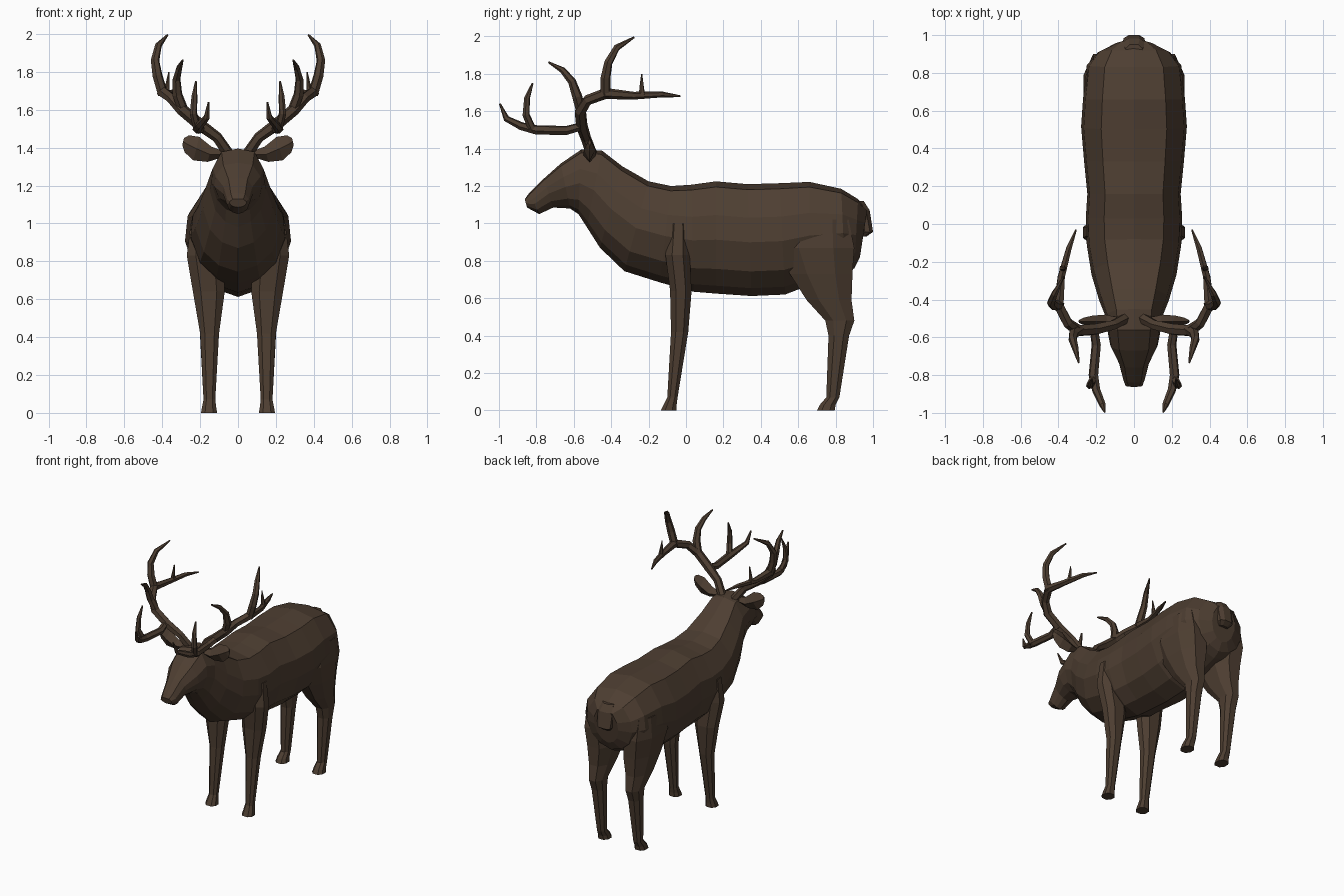
import bpy, bmesh, math
from mathutils import Vector

brown = bpy.data.materials.new("dark_brown_coat")
brown.diffuse_color = (0.075, 0.048, 0.031, 1)


def loft(name, ring_sets, mirror=False):
    """Skin each list of equal-sized rings into a closed, flat-faced tube."""
    bm = bmesh.new()
    for rings in ring_sets:
        loops = [[bm.verts.new(p) for p in r] for r in rings]
        n = len(loops[0])
        for a, b in zip(loops, loops[1:]):
            for i in range(n):
                j = (i + 1) % n
                bm.faces.new((a[i], a[j], b[j], b[i]))
        bm.faces.new(loops[0])
        bm.faces.new(loops[-1][::-1])
    bmesh.ops.recalc_face_normals(bm, faces=bm.faces)
    me = bpy.data.meshes.new(name)
    bm.to_mesh(me)
    bm.free()
    me.materials.append(brown)
    ob = bpy.data.objects.new(name, me)
    bpy.context.collection.objects.link(ob)
    if mirror:
        ob.modifiers.new("mirror", 'MIRROR').use_mirror_merge = False
    return ob


def body_ring(ty, tz, by, bz, w):
    """Cross-section hung between a top and a bottom point."""
    half = [(0, 0), (.62, .05), (.95, .3), (1, .52), (.8, .78), (.45, .93), (0, 1)]
    full = half + [(-x, t) for x, t in half[-2:0:-1]]
    return [(x * w, ty + (by - ty) * t, tz + (bz - tz) * t) for x, t in full]


def leg_ring(z, y0, y1, x0, x1, slope=0):
    """Eight-sided horizontal section; slope lifts the rear edge."""
    cx, cy, rx, ry = (x0 + x1) / 2, (y0 + y1) / 2, (x1 - x0) / 2, (y1 - y0) / 2
    pts = [(1, .45), (.5, 1), (-.5, 1), (-1, .45), (-1, -.45), (-.5, -1), (.5, -1), (1, -.45)]
    return [(cx + a * rx, cy + b * ry, z + slope * b) for a, b in pts]


def tube(points, sides=6):
    """Rings along a path of (x, y, z, radius)."""
    ps = [Vector(p[:3]) for p in points]
    rings, u = [], None
    for i, p in enumerate(ps):
        t = (ps[min(i + 1, len(ps) - 1)] - ps[max(i - 1, 0)]).normalized()
        if u is None:
            u = t.orthogonal()
        u = (u - t * u.dot(t)).normalized()
        v = t.cross(u)
        r = points[i][3]
        rings.append([p + r * (math.cos(k * math.tau / sides) * u + math.sin(k * math.tau / sides) * v)
                      for k in range(sides)])
    return rings


# Head, neck and trunk in one skin
loft("body", [[body_ring(*r) for r in [
    (-.862, 1.13, -.85, 1.085, .045),
    (-.84, 1.16, -.785, 1.05, .06),
    (-.76, 1.24, -.71, 1.085, .08),
    (-.67, 1.32, -.62, 1.08, .125),
    (-.56, 1.395, -.575, 1.05, .14),
    (-.45, 1.39, -.53, .98, .15),
    (-.34, 1.305, -.46, .87, .185),
    (-.2, 1.225, -.33, .745, .225),
    (-.08, 1.2, -.14, .685, .25),
    (.03, 1.207, .04, .635, .255),
    (.16, 1.225, .16, .625, .247),
    (.33, 1.21, .35, .612, .265),
    (.5, 1.215, .53, .62, .28),
    (.66, 1.222, .66, .67, .27),
    (.83, 1.185, .85, .73, .25),
    (.92, 1.13, .9, .76, .19),
    (.97, 1.08, .93, .82, .1)]]])

# Short tail
loft("tail", [[leg_ring(*r) for r in [
    (1.12, .87, .95, -.045, .045),
    (1.07, .91, .982, -.06, .06),
    (.955, .94, 1.0, -.055, .055),
    (.93, .93, .965, -.035, .035)]]])

# Legs with hooves
loft("front_legs", [[leg_ring(*r) for r in [
    (0, -.135, -.05, .11, .195),
    (.03, -.12, -.05, .115, .19),
    (.07, -.1, -.045, .12, .182),
    (.42, -.08, .012, .1, .2),
    (.64, -.085, .03, .07, .238),
    (.83, -.11, .02, .08, .27),
    (1.0, -.09, .01, .12, .25)]]], True)
loft("hind_legs", [[leg_ring(*r) for r in [
    (0, .7, .795, .11, .195),
    (.03, .715, .8, .115, .19),
    (.07, .75, .82, .12, .182),
    (.4, .762, .872, .105, .2),
    (.48, .745, .9, .1, .205),
    (.59, .645, .885, .08, .225),
    (.73, .555, .89, .05, .25),
    (.87, .49, .9, .06, .268),
    (1.02, .55, .87, .1, .255)]]], True)

# Leaf-shaped ears: diamond sections along an outward axis
ears = []
for x, z, h, d in [(.09, 1.365, .02, .022), (.15, 1.365, .04, .035), (.22, 1.395, .062, .03),
                   (.27, 1.42, .045, .018), (.29, 1.432, .018, .008)]:
    ears.append([(x - h * .25, -.515, z + h), (x, -.515 - d, z),
                 (x + h * .25, -.515, z - h), (x, -.515 + d, z)])
loft("ears", [ears], True)

# Antlers: one main beam and its tines
beam = [(.045, -.5, 1.36, .03), (.11, -.535, 1.455, .028), (.2, -.557, 1.52, .032),
        (.295, -.565, 1.6, .032), (.35, -.525, 1.66, .028), (.4, -.43, 1.695, .03),
        (.385, -.28, 1.683, .021), (.345, -.13, 1.69, .016), (.307, -.03, 1.68, .005)]
brow_tine = [(.215, -.54, 1.525, .022), (.2, -.64, 1.497, .025), (.215, -.8, 1.5, .026),
             (.2, -.88, 1.52, .022), (.165, -.96, 1.56, .017), (.155, -.995, 1.64, .005)]
brow_fork = [(.215, -.82, 1.5, .022), (.235, -.855, 1.58, .02), (.23, -.85, 1.67, .016),
             (.222, -.82, 1.75, .005)]
middle_tine = [(.29, -.56, 1.6, .028), (.32, -.582, 1.68, .027), (.325, -.61, 1.76, .022),
               (.31, -.66, 1.82, .017), (.292, -.735, 1.862, .005)]
crown_tine = [(.395, -.43, 1.68, .028), (.425, -.43, 1.78, .027), (.438, -.415, 1.86, .023),
              (.42, -.37, 1.94, .018), (.372, -.278, 1.995, .005)]
rear_spike = [(.378, -.235, 1.68, .018), (.372, -.237, 1.73, .012), (.365, -.237, 1.8, .003)]
loft("antlers", [tube(p) for p in (beam, brow_tine, brow_fork, middle_tine,
                                   crown_tine, rear_spike)], True)
